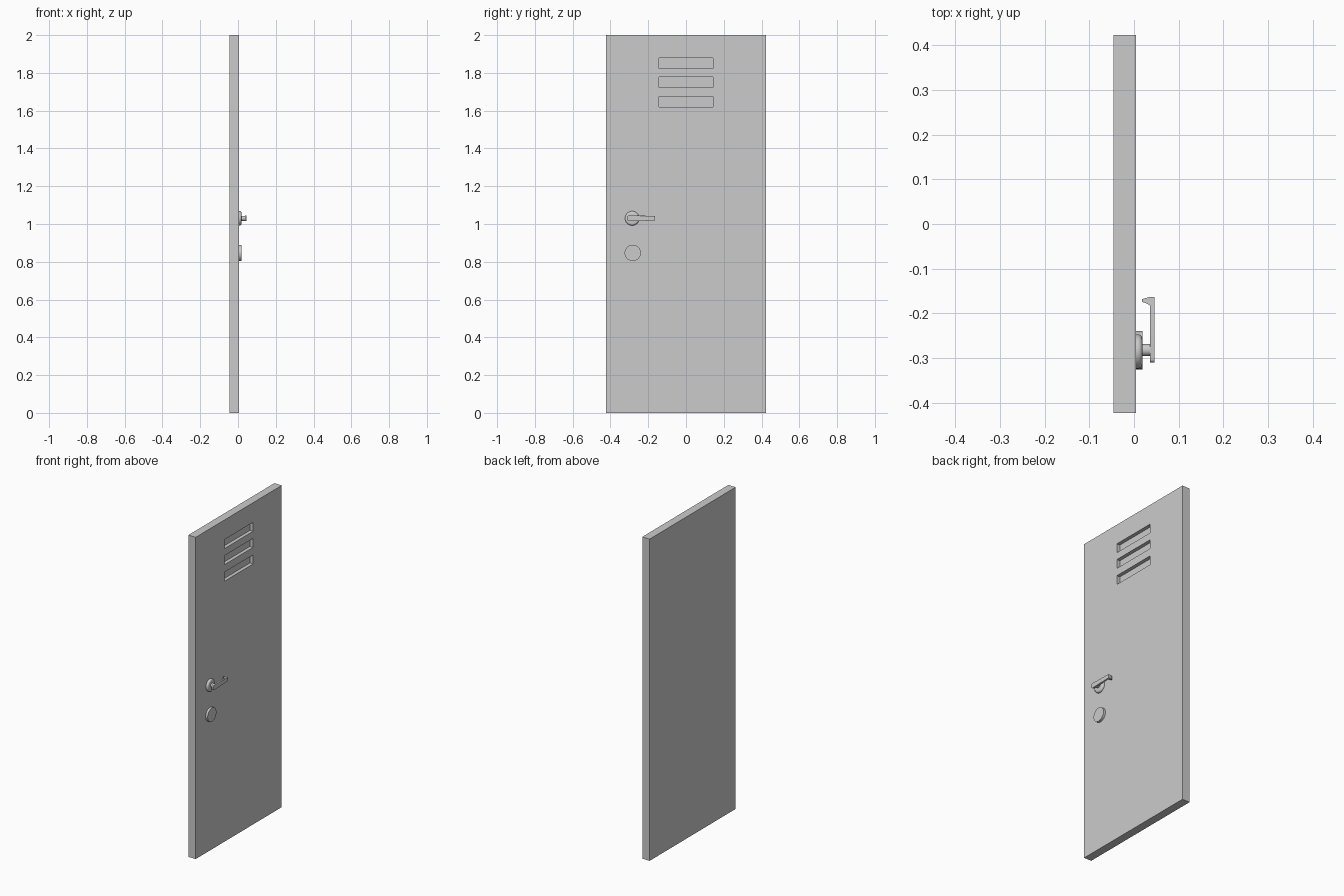
import bpy, bmesh, math
from mathutils import Matrix

if "Cube" in bpy.data.objects:
    bpy.data.objects.remove(bpy.data.objects["Cube"])

FACE = 0.005    # x of the door's outer face
BACK = -0.046
HY, HZ = -0.285, 1.03   # handle axis


def make(name, bm, smooth=False):
    bmesh.ops.recalc_face_normals(bm, faces=bm.faces[:])
    mesh = bpy.data.meshes.new(name)
    bm.to_mesh(mesh)
    bm.free()
    ob = bpy.data.objects.new(name, mesh)
    bpy.context.collection.objects.link(ob)
    if smooth:
        bpy.context.view_layer.objects.active = ob
        ob.select_set(True)
        bpy.ops.object.shade_smooth_by_angle(angle=math.radians(35))
        ob.select_set(False)
    return ob


def box(name, x0, x1, y0, y1, z0, z1):
    bm = bmesh.new()
    m = Matrix.Translation(((x0 + x1) / 2, (y0 + y1) / 2, (z0 + z1) / 2))
    m = m @ Matrix.Diagonal((x1 - x0, y1 - y0, z1 - z0, 1))
    bmesh.ops.create_cube(bm, size=1, matrix=m)
    return make(name, bm)


def turned(name, profile, y, z, sides=40):
    """Revolve (x, radius) pairs about an axis along x, capping both ends."""
    bm = bmesh.new()
    rings = []
    for x, r in profile:
        rings.append([bm.verts.new((x, y + r * math.cos(2 * math.pi * i / sides),
                                    z + r * math.sin(2 * math.pi * i / sides)))
                      for i in range(sides)])
    for a, b in zip(rings, rings[1:]):
        for i in range(sides):
            j = (i + 1) % sides
            bm.faces.new((a[i], a[j], b[j], b[i]))
    bm.faces.new(rings[0])
    bm.faces.new(rings[-1])
    return make(name, bm, True)


# Door panel with three shallow vent recesses
door = box("door_panel", BACK, FACE, -0.4225, 0.4225, 0, 2)
for i, z in enumerate((1.85, 1.75, 1.647)):
    cutter = box(f"vent_cutter_{i + 1}", FACE - 0.022, FACE + 0.05,
                 -0.142, 0.142, z - 0.028, z + 0.028)
    cutter.hide_render = True
    mod = door.modifiers.new("vent", 'BOOLEAN')
    mod.operation = 'DIFFERENCE'
    mod.solver = 'EXACT'
    mod.object = cutter
    bpy.context.view_layer.objects.active = door
    bpy.ops.object.modifier_apply(modifier=mod.name)
    bpy.data.objects.remove(cutter)

# Lock cover disc
turned("lock_cover", [(FACE - 0.002, 0.043), (0.019, 0.043)], -0.282, 0.847)

# Handle rose with rounded rim, and the neck
turned("handle_rose", [(FACE - 0.002, 0.038), (0.011, 0.038), (0.015, 0.036),
                       (0.018, 0.032), (0.019, 0.028)], HY, HZ)
turned("handle_neck", [(0.017, 0.0135), (0.038, 0.0135)], HY + 0.003, HZ)

# Lever: plan outline with a hooked tip, extruded in z and tapered to the tip
outline = [(0.046, -0.310), (0.046, -0.163), (0.036, -0.163), (0.018, -0.168),
           (0.018, -0.174), (0.031, -0.179), (0.036, -0.183), (0.036, -0.205),
           (0.036, -0.240), (0.036, -0.310)]
bm = bmesh.new()
rows = []
for s in (-1, 1):
    row = []
    for x, y in outline:
        t = min(1, max(0, (y + 0.25) / 0.06))
        row.append(bm.verts.new((x, y, HZ + s * (0.0155 - 0.004 * t))))
    rows.append(row)
    bm.faces.new(row)
for i in range(len(outline)):
    j = (i + 1) % len(outline)
    bm.faces.new((rows[0][i], rows[0][j], rows[1][j], rows[1][i]))
# Round the corners at the pivot end
ends = [e for e in bm.edges if all(v.co.y < -0.309 for v in e.verts)
        and abs(e.verts[0].co.x - e.verts[1].co.x) > 0.005]
bmesh.ops.bevel(bm, geom=ends, offset=0.008, segments=4, affect='EDGES', profile=0.5)
make("handle_lever", bm, True)
